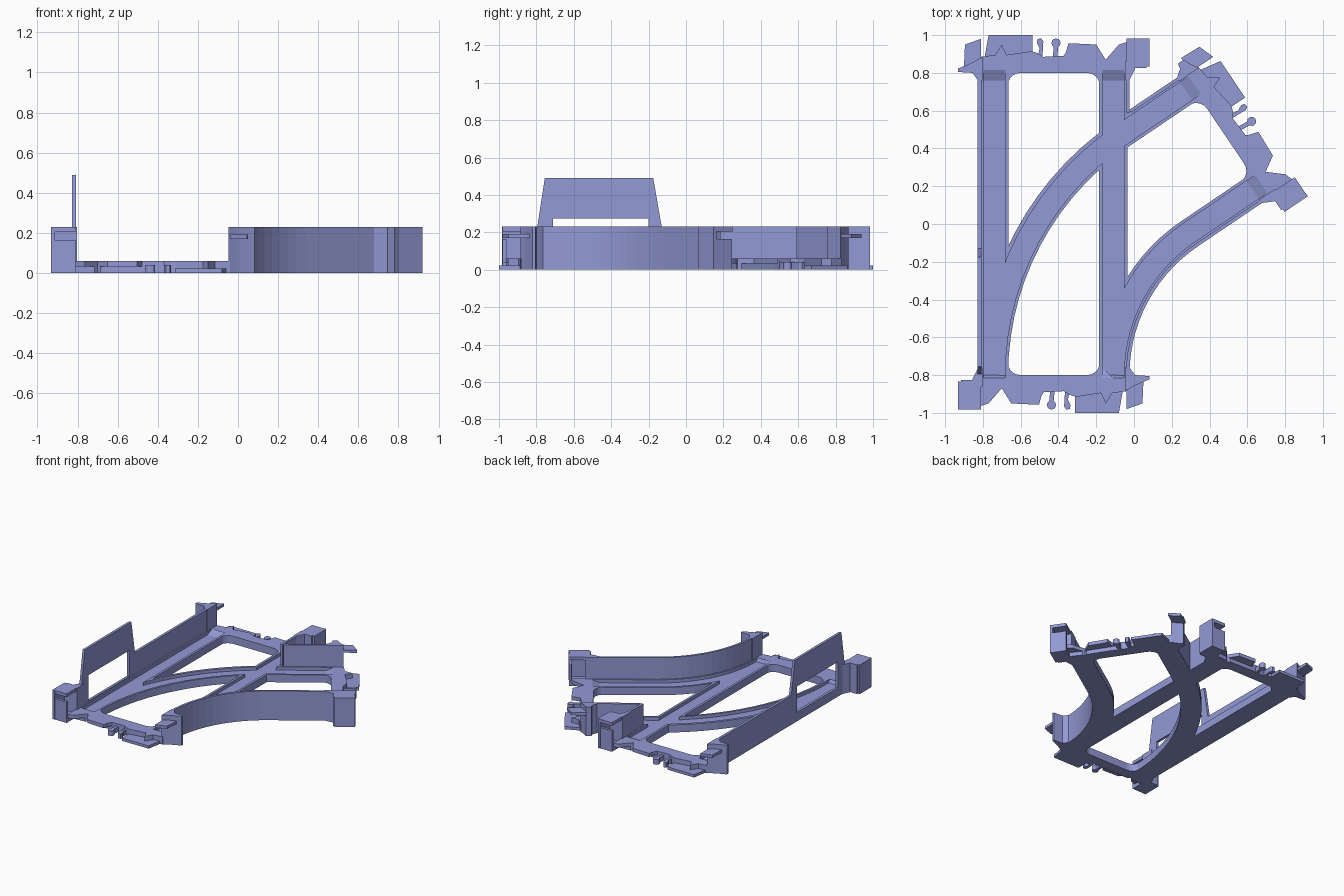
import bpy, bmesh, math
from mathutils import Matrix, Vector

if "Cube" in bpy.data.objects:
    bpy.data.objects.remove(bpy.data.objects["Cube"])

mat = bpy.data.materials.new("periwinkle_plastic")
mat.diffuse_color = (0.29, 0.32, 0.66, 1)
mat.use_nodes = True
mat.node_tree.nodes["Principled BSDF"].inputs["Base Color"].default_value = mat.diffuse_color

H, DECK, FLOOR = 0.23, 0.06, 0.035
ANG = math.radians(56)
CX = -0.425                      # straight track axis
R, RC = 1.224, Vector((0.799, -0.8))   # branch radius and centre
END = Vector((0.485, 0.465))     # branch end
D = Vector((math.sin(ANG), math.cos(ANG)))
N = Vector((D.y, -D.x))          # right-hand side of branch


def finish(name, bm):
    bmesh.ops.recalc_face_normals(bm, faces=bm.faces)
    me = bpy.data.meshes.new(name)
    bm.to_mesh(me)
    bm.free()
    me.materials.append(mat)
    ob = bpy.data.objects.new(name, me)
    bpy.context.collection.objects.link(ob)
    return ob


def prism(name, pts, z0, z1, M=Matrix()):
    bm = bmesh.new()
    lo = [bm.verts.new(M @ Vector((x, y, z0))) for x, y in pts]
    hi = [bm.verts.new(M @ Vector((x, y, z1))) for x, y in pts]
    bm.faces.new(lo)
    bm.faces.new(hi)
    for i in range(len(pts)):
        j = (i + 1) % len(pts)
        bm.faces.new((lo[i], lo[j], hi[j], hi[i]))
    return finish(name, bm)


def box(name, x0, x1, y0, y1, z0, z1, M=Matrix()):
    return prism(name, [(x0, y0), (x1, y0), (x1, y1), (x0, y1)], z0, z1, M)


def strip(name, path, hw, z0, z1, ramp=False):
    """Band of rectangular section along a flat path; ramp lifts both ends of its floor."""
    bm = bmesh.new()
    rings = []
    n = len(path)
    for i, p in enumerate(path):
        t = (path[min(i + 1, n - 1)] - path[max(i - 1, 0)]).normalized()
        s = Vector((t.y, -t.x)) * hw
        zb = DECK - 0.001 if ramp and i in (0, n - 1) else z0
        a, b = p - s, p + s
        rings.append([bm.verts.new(c) for c in
                      ((a.x, a.y, zb), (b.x, b.y, zb), (b.x, b.y, z1), (a.x, a.y, z1))])
    for a, b in zip(rings, rings[1:]):
        for k in range(4):
            m = (k + 1) % 4
            bm.faces.new((a[k], a[m], b[m], b[k]))
    bm.faces.new(rings[0])
    bm.faces.new(rings[-1])
    return finish(name, bm)


def straight_path(off, ext):
    return [Vector((CX + off, y)) for y in (-0.8 - ext, -0.76, 0.76, 0.8 + ext)]


def branch_path(off, ext):
    pts = [Vector((CX + off, -0.8 - ext))]
    r = R - off
    for i in range(15):
        a = ANG * i / 14
        pts.append(RC + r * Vector((-math.cos(a), math.sin(a))))
    e = END + N * off
    return pts + [e - D * 0.04, e + D * ext]


def boolean(ob, other, op):
    other.hide_render = True
    m = ob.modifiers.new(op, 'BOOLEAN')
    m.operation, m.object, m.solver = op, other, 'EXACT'
    bpy.context.view_layer.objects.active = ob
    bpy.ops.object.modifier_apply(modifier=m.name)
    bpy.data.objects.remove(other)


# End plates, identical at the three track ends (u across, v outward)
def arc(cx, a0, a1):
    return [(cx + 0.07 * math.cos(math.radians(a0 + (a1 - a0) * i / 5)),
             -0.07 + 0.07 * math.sin(math.radians(a0 + (a1 - a0) * i / 5))) for i in range(6)]


plate = [(-0.39, -0.07), (-0.395, 0.0), (-0.385, 0.085), (-0.31, 0.095), (-0.275, 0.15),
         (-0.25, 0.095), (-0.12, 0.115), (-0.085, 0.105), (-0.055, 0.085), (0.05, 0.09),
         (0.26, 0.085), (0.275, 0.07), (0.29, 0.085), (0.385, 0.09), (0.392, 0.0),
         (0.39, -0.07)] + arc(0.175, 0, 90) + arc(-0.175, 90, 180)

ends = {"back": Matrix.Translation((CX, 0.8, 0)),
        "front": Matrix.Translation((CX, -0.8, 0)) @ Matrix.Rotation(math.pi, 4, 'Z'),
        "branch": Matrix.Translation((END.x, END.y, 0)) @ Matrix.Rotation(-ANG, 4, 'Z')}

# Base frame: four rails and three end plates, with grooves cut in the rails
frame = strip("base_frame", straight_path(-0.315, 0.03), 0.075, 0, DECK)
for p in (straight_path(0.315, 0.031), branch_path(-0.317, 0.032), branch_path(0.317, 0.033)):
    boolean(frame, strip("rail", p, 0.0755, 0, DECK), 'UNION')
for M in ends.values():
    boolean(frame, prism("plate", plate, 0, DECK, M), 'UNION')
for off in (-0.315, 0.315):
    for path in (straight_path, branch_path):
        boolean(frame, strip("groove_cutter", path(off, 0.015), 0.057, FLOOR, 0.1, True), 'DIFFERENCE')

for n, M in ends.items():
    # low tab, raised lip, and jigsaw fingers
    prism(n + "_tab", [(-0.37, 0.06), (-0.345, 0.2), (-0.112, 0.2), (-0.112, 0.06)], 0, 0.022, M)
    prism(n + "_lip", [(0.04, 0.07), (0.065, 0.11), (0.078, 0.157), (0.225, 0.15), (0.275, 0.07)],
          0.032, DECK, M)
    prism(n + "_corner_lip", [(0.275, 0.07), (0.345, 0.15), (0.39, 0.165), (0.39, 0.06)],
          0.032, DECK, M)
    prism(n + "_finger", [(-0.085, 0.08), (-0.075, 0.13), (-0.09, 0.16), (-0.085, 0.18), (-0.065, 0.182),
                          (-0.055, 0.165), (-0.06, 0.08)], 0, 0.04, M)
    knob = [(0.012 + 0.024 * math.cos(math.radians(a)), 0.158 + 0.024 * math.sin(math.radians(a)))
            for a in range(-60, 241, 30)]
    prism(n + "_knob", knob + [(-0.005, 0.08), (0.018, 0.08)], 0, 0.04, M)
    # wedge post with its tongue
    tip = -0.46 if n == "branch" else -0.508
    prism(n + "_wedge_post", [(-0.378, -0.04), (-0.405, -0.035), (-0.43, 0.0), (tip, 0.005), (tip, 0.022),
                              (-0.46, 0.042), (-0.42, 0.06), (-0.378, 0.085)], 0, H, M)
    prism(n + "_tongue", [(-0.385, 0.05), (-0.475, 0.035), (-0.47, 0.15), (-0.385, 0.18)],
          0.17, 0.192, M)
    # hollow socket post with a slot below its lid
    box(n + "_socket_side", 0.487, 0.507, 0.035, 0.183, 0, H, M)
    box(n + "_socket_back", 0.385, 0.49, 0.025, 0.06, 0, H, M)
    box(n + "_socket_front", 0.385, 0.49, 0.16, 0.18, 0, 0.165, M)
    box(n + "_socket_lid", 0.385, 0.49, 0.03, 0.182, 0.205, H, M)
    box(n + "_socket_sill", 0.385, 0.49, 0.05, 0.17, 0, 0.03, M)
    prism(n + "_socket_web", [(0.378, -0.04), (0.4, -0.04), (0.43, 0.02), (0.43, 0.06), (0.378, 0.06)],
          0, H, M)

# Left wall with raised handle panel and window (profile in y, z)
side = Matrix(((0, 0, 1, 0), (1, 0, 0, 0), (0, 1, 0, 0), (0, 0, 0, 1)))
wall = prism("handle_wall", [(-0.83, 0), (0.82, 0), (0.82, H), (-0.13, H), (-0.175, 0.49),
                             (-0.755, 0.49), (-0.795, H), (-0.83, H)], -0.828, -0.808, side)
boolean(wall, box("window_cutter", -0.9, -0.7, -0.71, -0.2, 0.07, 0.275), 'DIFFERENCE')

# Curved outer wall, and the two short walls meeting in a V
strip("curved_wall", branch_path(0.392, 0.03), 0.009, 0, H)
e = END - N * 0.392
strip("v_wall_branch", [e - D * 0.345, e + D * 0.03], 0.009, 0, H)
strip("v_wall_straight", [Vector((-0.033, 0.59)), Vector((-0.033, 0.84))], 0.009, 0, H)
